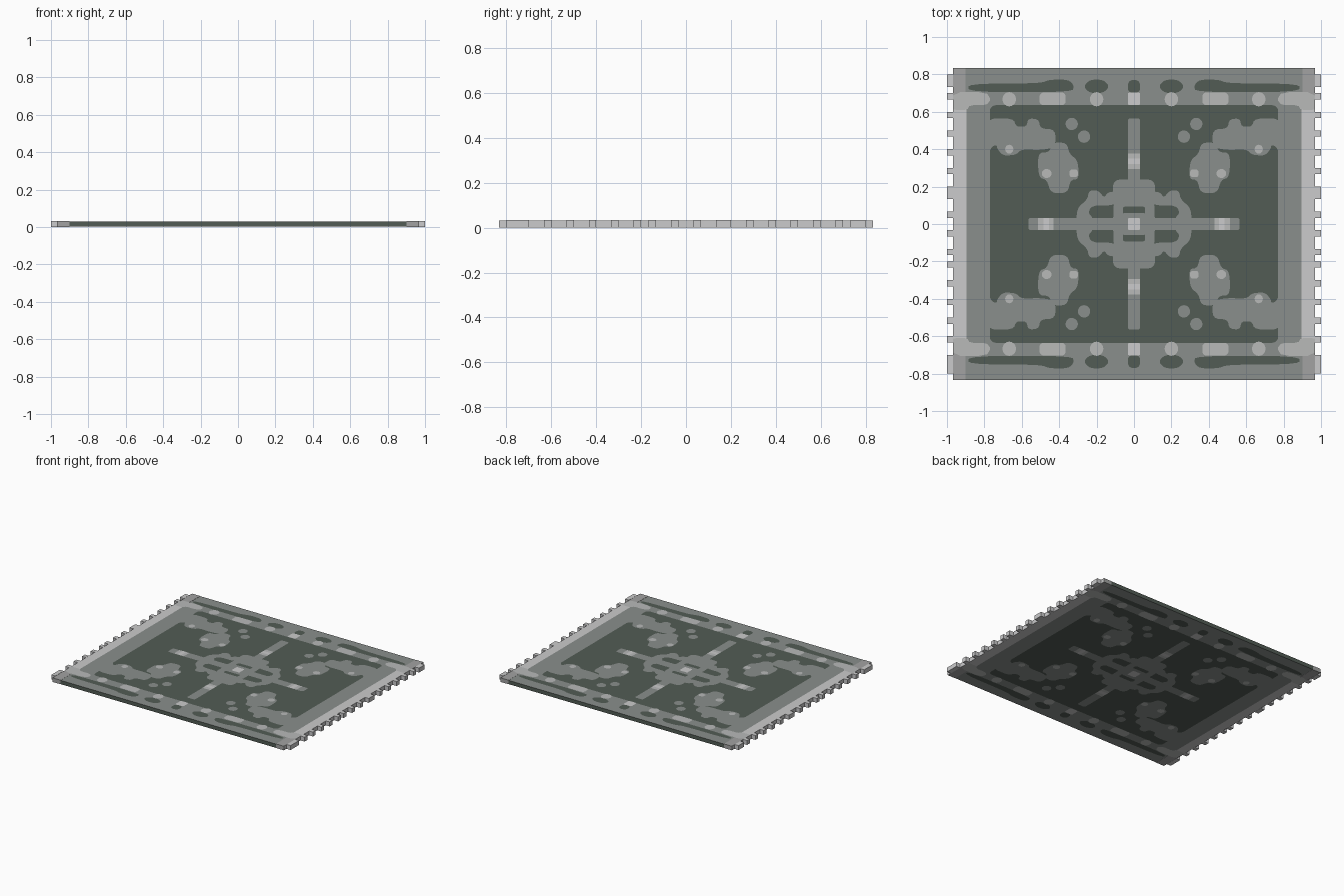
import bpy, bmesh, math

if "Cube" in bpy.data.objects:
    bpy.data.objects.remove(bpy.data.objects["Cube"])

H = 0.0333      # rug thickness
STEP = 0.0006   # height of one painted layer
BASE = 4 * STEP # body is inset by this, so layers stay within the thickness


def material(name, r, g, b):
    m = bpy.data.materials.new(name)
    m.diffuse_color = (r, g, b, 1)
    m.use_nodes = True
    m.node_tree.nodes["Principled BSDF"].inputs["Base Color"].default_value = m.diffuse_color
    return m


GREEN = material("dark_green", 0.085, 0.107, 0.090)
GREY = material("mid_grey", 0.255, 0.275, 0.265)
SOFT = material("soft_grey", 0.36, 0.365, 0.362)
PALE = material("pale_grey", 0.48, 0.49, 0.485)
WHITE = material("off_white", 0.60, 0.60, 0.605)


def finish(name, bm, mats):
    me = bpy.data.meshes.new(name)
    bm.to_mesh(me)
    bm.free()
    for m in mats:
        me.materials.append(m)
    ob = bpy.data.objects.new(name, me)
    bpy.context.collection.objects.link(ob)
    return ob


def add_box(bm, x0, x1, y0, y1, z0, z1):
    res = bmesh.ops.create_cube(bm, size=1)
    for v in res["verts"]:
        v.co.x = x1 if v.co.x > 0 else x0
        v.co.y = y1 if v.co.y > 0 else y0
        v.co.z = z1 if v.co.z > 0 else z0


def rect(x0, x1, y0, y1):
    return [(x0, y0), (x1, y0), (x1, y1), (x0, y1)]


def rounded(x0, x1, y0, y1, r):
    # rounded rectangle
    pts = []
    for cx, cy, a in ((x1 - r, y1 - r, 0), (x0 + r, y1 - r, 90),
                      (x0 + r, y0 + r, 180), (x1 - r, y0 + r, 270)):
        for k in range(6):
            t = math.radians(a + 18 * k)
            pts.append((cx + r * math.cos(t), cy + r * math.sin(t)))
    return pts


def dot(cx, cy, rx, ry):
    return [(cx + rx * math.cos(k * math.pi / 10), cy + ry * math.sin(k * math.pi / 10))
            for k in range(20)]


def smooth(pts, n=2):
    # corner cutting turns a coarse outline into a soft one
    for _ in range(n):
        out = []
        for (ax, ay), (bx, by) in zip(pts, pts[1:] + pts[:1]):
            out += [(ax * .78 + bx * .22, ay * .78 + by * .22),
                    (ax * .22 + bx * .78, ay * .22 + by * .78)]
        pts = out
    return pts


def pattern(name, layer, mat, shapes, mx=True, my=True):
    # thin painted shapes on both faces of the rug, mirrored across the axes
    bm = bmesh.new()
    off = BASE - layer * STEP
    for pts in shapes:
        for sx in ((1, -1) if mx else (1,)):
            for sy in ((1, -1) if my else (1,)):
                for z, up in ((H - off, 1), (off, -1)):
                    f = bm.faces.new([bm.verts.new((x * sx, y * sy, z)) for x, y in pts])
                    f.normal_update()
                    if f.normal.z * up < 0:
                        f.normal_flip()
    bmesh.ops.triangulate(bm, faces=bm.faces[:], ngon_method='EAR_CLIP')
    finish(name, bm, [mat])


# rug body with dark long edges
bm = bmesh.new()
add_box(bm, -.9, .9, -.833, .833, BASE, H - BASE)
for f in bm.faces:
    f.material_index = 1 if abs(f.normal.y) > .5 else 0
finish("rug_body", bm, [GREY, GREEN])

# end strips of the body, pale on the outer end
bm = bmesh.new()
for s in (-1, 1):
    add_box(bm, *sorted((s * .9, s * .967)), -.833, .833, 0.0012, H - 0.0012)
bm.normal_update()
for f in bm.faces:
    f.material_index = 1 if abs(f.normal.x) > .5 else 0
finish("end_strips", bm, [SOFT, WHITE])

# fringe teeth, in cells of 1/30
bm = bmesh.new()
teeth = [(22, 24), (20, 21), (17, 18), (14, 15), (11, 12), (8, 9), (4, 6), (1, 2),
         (-2, -1), (-5, -4), (-7, -6), (-10, -9), (-13, -12), (-16, -15), (-19, -18),
         (-24, -21)]
for s in (-1, 1):
    for a, b in teeth:
        add_box(bm, *sorted((s * .967, s * 1.0)), a / 30, b / 30, 0, H)
finish("fringe", bm, [WHITE])

# dark field
pattern("dark_field", 1, GREEN, [rounded(-.77, .77, -.635, .635, .03)], False, False)

# dark border stripes with bumps
pattern("border_stripes", 1, GREEN, [
    smooth([(.33, .705), (.88, .705), (.89, .75), (.50, .752), (.45, .772),
            (.35, .772), (.32, .74)]),
    smooth([(.13, .735), (.165, .70), (.235, .70), (.27, .735), (.235, .772), (.165, .772)])])
pattern("border_stripe_middle", 1, GREEN, [rounded(-.033, .033, .70, .77, .028)], False, True)

# corner ornaments, oval flowers and small dots
corner = smooth([(.80, .565), (.645, .565), (.63, .52), (.575, .52), (.565, .565), (.51, .56),
                 (.50, .51), (.42, .505), (.42, .41), (.50, .395), (.60, .40), (.63, .37),
                 (.70, .365), (.73, .40), (.735, .425), (.765, .41), (.785, .34), (.80, .34)])
flower = smooth([(.44, .435), (.36, .435), (.345, .375), (.30, .34), (.295, .24), (.34, .235),
                 (.355, .165), (.445, .165), (.465, .235), (.51, .25), (.515, .38), (.45, .385)])
corner = [p for p in corner]
pattern("corner_ornaments", 2, GREY, [corner, flower, dot(.333, .535, .033, .033),
                                      dot(.267, .467, .033, .033)])

# central medallion
ring = smooth([(.09, .175), (.14, .17), (.16, .14), (.19, .18), (.24, .18), (.25, .13),
               (.30, .09), (.31, .02), (.31, -.01), (.235, -.01), (.22, .035), (.245, .06),
               (.225, .10), (.09, .10)])
pattern("medallion_ring", 2, GREY, [ring])
pattern("medallion_lobes", 2, GREY, [rounded(-.112, .112, .085, .237, .035),
                                     rounded(-.033, .033, .20, .565, .012)], False, True)
pattern("medallion_arms", 2, GREY, [rounded(.10, .565, -.033, .033, .015)], True, False)
pattern("medallion_heart", 2, GREY, [
    smooth([(.12, .04), (.06, .06), (-.06, .06), (-.12, .04),
            (-.12, -.04), (-.06, -.06), (.06, -.06), (.12, -.04)]),
    rect(-.11, -.06, -.10, .10), rect(.06, .11, -.10, .10)], False, False)
pattern("heart_surround", 3, GREEN, [rounded(-.06, .06, .06, .093, .014)], False, True)

# pale accents
pattern("flower_accents", 3, PALE, [dot(.467, .27, .026, .024), rounded(.30, .345, .25, .292, .015),
                                    dot(.667, .40, .022, .024)])
pattern("bar_accents_vertical", 3, PALE, [rect(-.033, .033, .295, .378)], False, True)
pattern("bar_accents_horizontal", 3, PALE, [rect(.43, .512, -.033, .033)], True, False)
pattern("bar_centres_vertical", 4, WHITE, [rect(-.033, .033, .32, .35)], False, True)
pattern("bar_centres_horizontal", 4, WHITE, [rect(.455, .485, -.033, .033)], True, False)
pattern("centre_square", 4, WHITE, [rounded(-.033, .033, -.033, .033, .008)], False, False)

# side borders
pattern("side_borders", 3, WHITE, [rect(.895, .967, -.63, .63)], True, False)

# pale spots along the border band
pattern("band_spots", 4, PALE, [
    smooth([(.967, .625), (.967, .705), (.79, .705), (.765, .665), (.79, .635), (.88, .635), (.89, .61), (.967, .61)], 1),
    dot(.667, .667, .036, .038), rounded(.365, .505, .635, .703, .022),
    dot(.2, .667, .036, .038)])
pattern("band_spot_middle", 4, WHITE, [rounded(-.033, .033, .635, .703, .01)], False, True)
